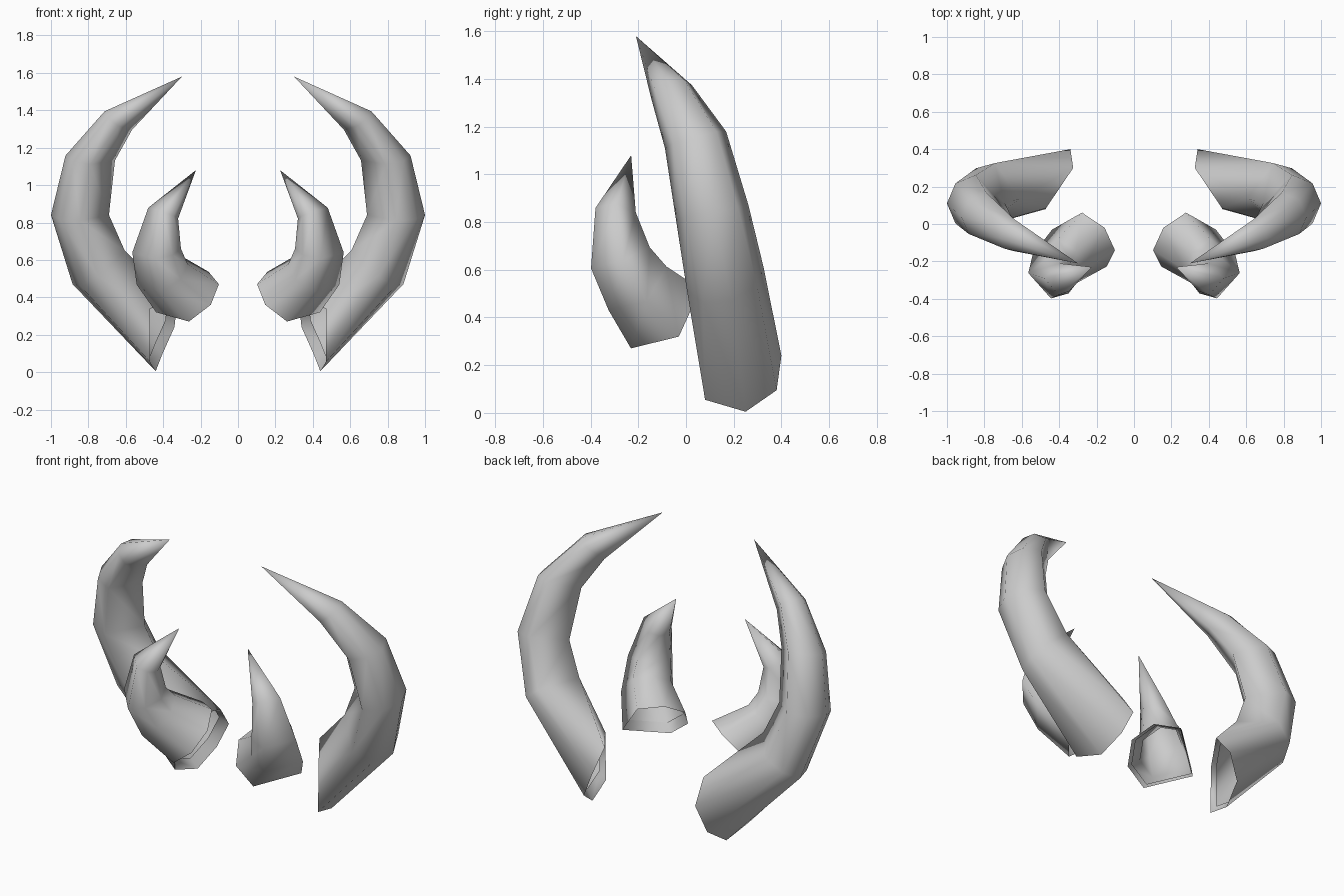
import bpy, bmesh, math
from mathutils import Vector

if "Cube" in bpy.data.objects:
    bpy.data.objects.remove(bpy.data.objects["Cube"])


def section(c, n, ridge, radius):
    """Octagon with the two corners beside the ridge dropped."""
    c, n, ridge = Vector(c), Vector(n).normalized(), Vector(ridge)
    u = (ridge - n * ridge.dot(n)).normalized()
    v = n.cross(u)
    return [c + radius * (u * math.cos(a) + v * math.sin(a))
            for a in (math.radians(k) for k in (0, 90, 135, 180, 225, 270))]


def horn(name, sections, tip):
    """Loft a pointed tube, open at the base with a short inner lip."""
    bm = bmesh.new()
    base = sum(sections[0], Vector()) / 6
    inward = (sum(sections[1], Vector()) / 6 - base).normalized() * 0.06
    lip = [base + (p - base) * 0.91 + inward for p in sections[0]]
    loops = [[bm.verts.new(p) for p in s] for s in [lip] + sections]
    for a, b in zip(loops, loops[1:]):
        for k in range(6):
            j = (k + 1) % 6
            bm.faces.new((a[k], a[j], b[j], b[k]))
    end = bm.verts.new(tip)
    for k in range(6):
        bm.faces.new((loops[-1][k], loops[-1][(k + 1) % 6], end))
    for f in bm.faces:
        f.smooth = True
    for k in range(6):  # crisp rim
        bm.edges.get((loops[1][k], loops[1][(k + 1) % 6])).smooth = False
    me = bpy.data.meshes.new(name)
    bm.to_mesh(me)
    bm.free()
    ob = bpy.data.objects.new(name, me)
    bpy.context.collection.objects.link(ob)
    # left and right pair
    ob.modifiers.new("mirror", 'MIRROR').use_mirror_merge = False
    return ob


# tall outer horns: slanted cut at the base, ridge on the inside of the bend
cut = [Vector(p) for p in ((.47, .085, .34), (.47, .08, .055), (.44, .25, .005),
                           (.405, .38, .095), (.34, .40, .24), (.325, .30, .37))]
large = [cut] + [section(c, n, (-1, 0, 0), r) for c, n, r in (
    ((.745, .165, .56), (.56, -.25, .80), .168),
    ((.845, .11, .84), (0, -.2, .98), .155),
    ((.79, .04, 1.145), (-.1, -.26, .96), .133),
    ((.64, -.06, 1.345), (-.56, -.25, .75), .09))]
horn("large_horns", large, (.30, -.21, 1.58))

# short inner horns: ridge on the outer back
ridge = Vector((.17, .055, -.075))
small = []
prev = None
for c, n, r in (((.27, -.085, .395), (.48, -.58, .65), .192),
                ((.405, -.203, .522), (.4, -.5, .66), .152),
                ((.435, -.275, .65), (.1, -.32, .92), .131),
                ((.40, -.295, .85), (-.35, .1, .95), .085)):
    c, n = Vector(c), Vector(n).normalized()
    if prev is not None:  # carry the ridge along the path
        d = c - prev
        ridge = ridge - d * (ridge.dot(n) / d.dot(n))
    ridge = (ridge - n * ridge.dot(n)).normalized()
    small.append(section(c, n, ridge, r))
    prev = c
horn("small_horns", small, (.225, -.23, 1.08))
